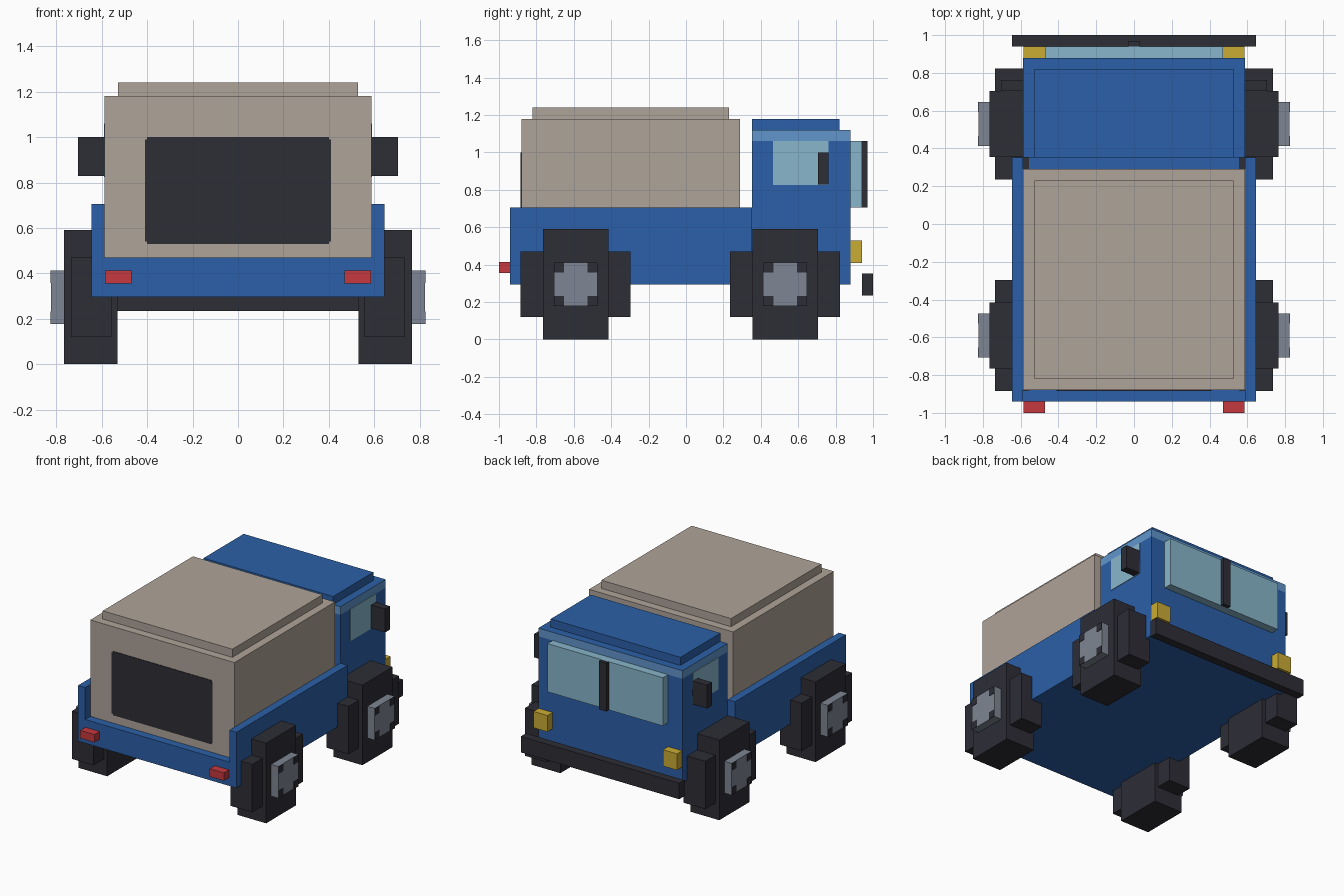
import bpy
import bmesh
from mathutils import Vector

if "Cube" in bpy.data.objects:
    bpy.data.objects.remove(bpy.data.objects["Cube"], do_unlink=True)


def material(name, hex_code):
    """Flat material from an sRGB hex string, stored as linear values."""
    srgb = [int(hex_code[i:i + 2], 16) / 255 for i in (0, 2, 4)]
    rgba = [c / 12.92 if c < 0.04 else ((c + 0.055) / 1.055) ** 2.4 for c in srgb] + [1]
    mat = bpy.data.materials.new(name)
    mat.use_nodes = True
    mat.diffuse_color = rgba
    mat.node_tree.nodes["Principled BSDF"].inputs["Base Color"].default_value = rgba
    return mat


BLUE = material("body blue", "2B60A8")
BAND = material("pale blue trim", "6196CB")
TAN = material("canvas tan", "AFA399")
DARK = material("rubber black", "2D2D36")
GREY = material("hub grey", "7E8693")
GLASS = material("window glass", "88B6CB")
RED = material("tail lamp red", "C5383F")
YELLOW = material("head lamp yellow", "CAAC33")


def box(name, x, y, z, mat):
    """Box spanning the given (low, high) ranges."""
    bm = bmesh.new()
    bmesh.ops.create_cube(bm, size=1)
    ranges = (x, y, z)
    for v in bm.verts:
        v.co = Vector([r[0] if c < 0 else r[1] for c, r in zip(v.co, ranges)])
    mesh = bpy.data.meshes.new(name)
    bm.to_mesh(mesh)
    bm.free()
    mesh.materials.append(mat)
    obj = bpy.data.objects.new(name, mesh)
    bpy.context.collection.objects.link(obj)
    return obj


def wide(name, half, y, z, mat):
    """Box centred across the vehicle."""
    return box(name, (-half, half), y, z, mat)


def pair(name, x, y, z, mat):
    """Matching boxes on the left (+x) and right (-x)."""
    box("left_" + name, x, y, z, mat)
    box("right_" + name, (-x[1], -x[0]), y, z, mat)


# Load bed with raised sides
wide("bed_floor", 0.587, (-0.94, 0.353), (0.295, 0.47), BLUE)
pair("bed_side", (0.587, 0.645), (-0.94, 0.353), (0.295, 0.705), BLUE)

# Canvas cargo cover with rear opening
wide("cargo_cover", 0.587, (-0.88, 0.29), (0.47, 1.18), TAN)
wide("cargo_roof", 0.528, (-0.82, 0.23), (1.18, 1.24), TAN)
wide("rear_opening", 0.41, (-0.884, -0.88), (0.54, 0.99), DARK)
wide("rear_opening_middle", 0.40, (-0.884, -0.88), (0.53, 1.0), DARK)

# Cab, with a pale band under the roof edge
wide("cab", 0.587, (0.353, 0.88), (0.295, 1.06), BLUE)
band = wide("cab_band", 0.587, (0.353, 0.88), (1.06, 1.12), BAND)
band.data.materials.append(BLUE)
for face in band.data.polygons:
    face.material_index = int(face.normal.z > 0.5)
wide("cab_roof", 0.528, (0.353, 0.82), (1.12, 1.18), BLUE)

# Windows, mirrors and lamps
wide("windshield", 0.47, (0.88, 0.94), (0.705, 1.06), GLASS)
wide("windshield_bar", 0.03, (0.94, 0.97), (0.705, 1.06), DARK)
pair("side_window", (0.587, 0.591), (0.465, 0.762), (0.825, 1.06), GLASS)
pair("mirror", (0.587, 0.705), (0.705, 0.762), (0.828, 1.0), DARK)
pair("head_lamp", (0.47, 0.585), (0.88, 0.94), (0.41, 0.53), YELLOW)
pair("tail_lamp", (0.47, 0.585), (-1.0, -0.94), (0.355, 0.413), RED)
wide("bumper", 0.645, (0.94, 1.0), (0.235, 0.353), DARK)

# Blocky wheels: two crossed boxes, a hub and dark hub corners
AXLE_Z = 0.295
for end, axle_y in (("front", 0.53), ("rear", -0.59)):
    def span(centre, half):
        return (centre - half, centre + half)

    pair(end + "_tyre_tall", (0.53, 0.765), span(axle_y, 0.175), span(AXLE_Z, AXLE_Z), DARK)
    pair(end + "_tyre_long", (0.557, 0.735), span(axle_y, 0.294), span(AXLE_Z, 0.176), DARK)
    pair(end + "_hub", (0.765, 0.823), span(axle_y, 0.117), span(AXLE_Z, 0.117), GREY)
    for sy in (-1, 1):
        for sz in (-1, 1):
            pair(end + "_hub_corner", (0.823, 0.826), span(axle_y + sy * 0.09, 0.027),
                 span(AXLE_Z + sz * 0.09, 0.027), DARK)
